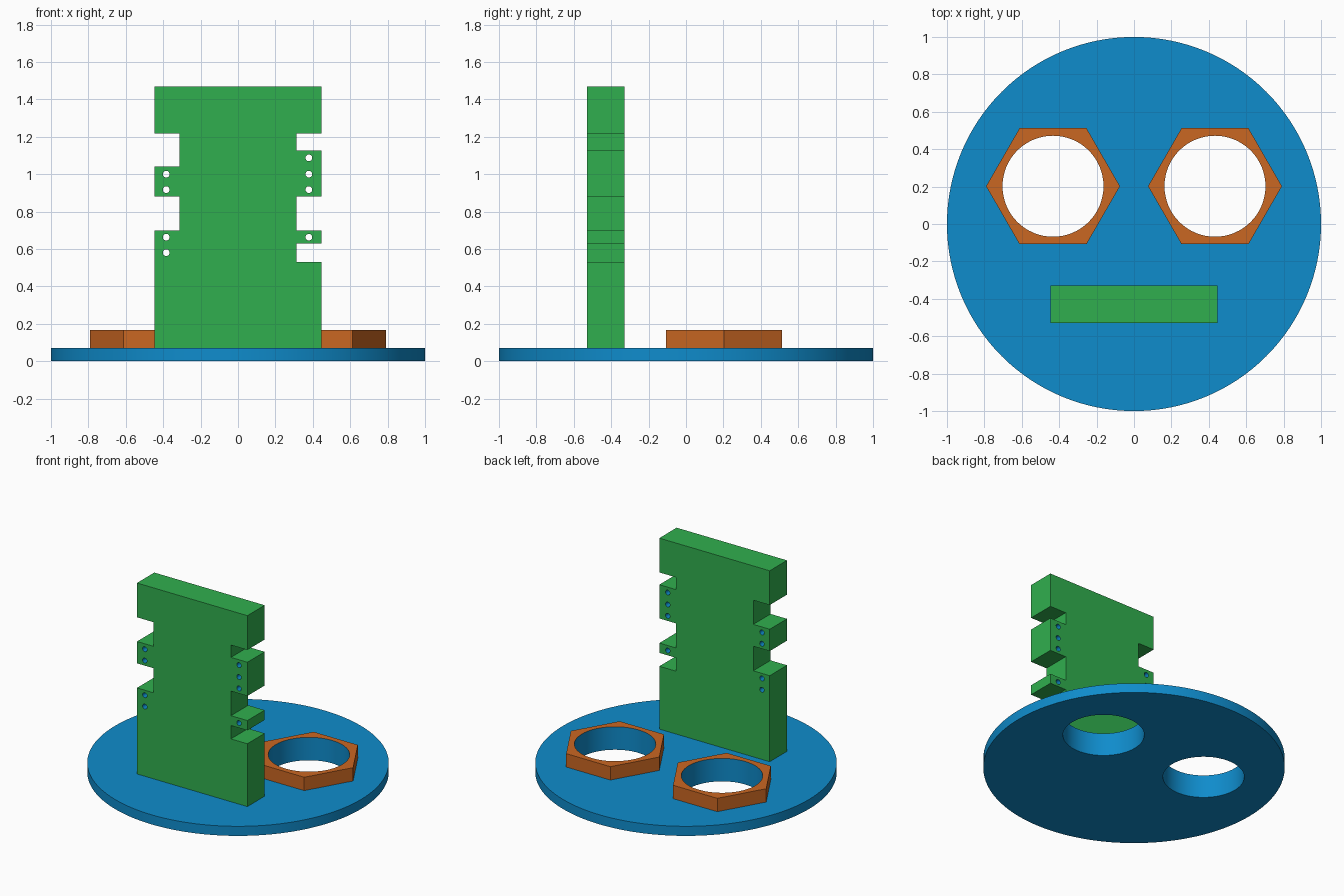
import bpy, bmesh, math
from mathutils import Matrix, Vector

if "Cube" in bpy.data.objects:
    bpy.data.objects.remove(bpy.data.objects["Cube"])


def material(name, rgb):
    lin = [((c / 255 + 0.055) / 1.055) ** 2.4 for c in rgb]
    m = bpy.data.materials.new(name)
    m.diffuse_color = (*lin, 1)
    m.use_nodes = True
    m.node_tree.nodes["Principled BSDF"].inputs["Base Color"].default_value = m.diffuse_color
    return m


BLUE = material("blue", (15, 140, 204))
GREEN = material("green", (48, 175, 78))
ORANGE = material("orange", (202, 103, 34))


def ring(cx, cy, r, n):
    return [(cx + r * math.cos(math.tau * i / n), cy + r * math.sin(math.tau * i / n))
            for i in range(n)]


def plate(name, outline, holes, hole_r, hole_n, depth, mat, matrix):
    """Extruded outline with round holes, whose walls are blue."""
    curve = bpy.data.curves.new(name, 'CURVE')
    curve.dimensions = '2D'
    curve.fill_mode = 'BOTH'
    curve.extrude = depth / 2
    for pts in [outline] + [ring(x, y, hole_r, hole_n) for x, y in holes]:
        s = curve.splines.new('POLY')
        s.points.add(len(pts) - 1)
        for p, (x, y) in zip(s.points, pts):
            p.co = (x, y, 0, 1)
        s.use_cyclic_u = True
    temp = bpy.data.objects.new(name + "_curve", curve)
    bpy.context.collection.objects.link(temp)
    dg = bpy.context.evaluated_depsgraph_get()
    mesh = bpy.data.meshes.new_from_object(temp.evaluated_get(dg))
    bpy.data.objects.remove(temp)

    mesh.materials.clear()
    mesh.materials.append(mat)
    if mat != BLUE:
        mesh.materials.append(BLUE)
    bm = bmesh.new()
    bm.from_mesh(mesh)
    bmesh.ops.remove_doubles(bm, verts=bm.verts, dist=1e-5)
    bmesh.ops.recalc_face_normals(bm, faces=bm.faces)
    for f in bm.faces:
        c = f.calc_center_median()
        in_hole = abs(f.normal.z) < 0.5 and any(
            (c.xy - Vector(h)).length < hole_r * 1.02 for h in holes)
        f.material_index = 1 if in_hole and mat != BLUE else 0
    bmesh.ops.transform(bm, matrix=matrix, verts=bm.verts)
    bm.to_mesh(mesh)
    bm.free()
    obj = bpy.data.objects.new(name, mesh)
    bpy.context.collection.objects.link(obj)
    bpy.ops.object.select_all(action='DESELECT')
    obj.select_set(True)
    bpy.context.view_layer.objects.active = obj
    bpy.ops.object.shade_smooth_by_angle(angle=math.radians(30))
    return obj


BASE_T, NUT_T = 0.07, 0.098
NUTS = [(-0.433, 0.202), (0.433, 0.202)]

# Round base with two through holes
plate("base_disc", ring(0, 0, 1, 128), NUTS, 0.27, 64, BASE_T, BLUE,
      Matrix.Translation((0, 0, BASE_T / 2)))

# Hexagonal collars around the holes
for side, c in zip(("left", "right"), NUTS):
    plate(side + "_hex_collar", ring(*c, 0.358, 6), [c], 0.27, 64, NUT_T, ORANGE,
          Matrix.Translation((0, 0, BASE_T + NUT_T / 2)))

# Upright board, notched along both edges and drilled
W, IN, TOP = 0.447, 0.314, 1.468
left_notches = [(0.70, 0.88), (1.04, 1.217)]
right_notches = [(0.53, 0.628), (0.70, 0.88), (1.127, 1.217)]


def edge(sign, notches):
    pts = [(sign * W, BASE_T)]
    for a, b in notches:
        pts += [(sign * W, a), (sign * IN, a), (sign * IN, b), (sign * W, b)]
    return pts + [(sign * W, TOP)]


pins = [(-0.384, z) for z in (0.58, 0.663, 0.917, 1.0)]
pins += [(0.379, z) for z in (0.663, 0.917, 1.0, 1.087)]
plate("upright_board", edge(1, right_notches) + edge(-1, left_notches)[::-1], pins,
      0.018, 24, 0.2, GREEN,
      Matrix.Translation((0, -0.43, 0)) @ Matrix.Rotation(math.pi / 2, 4, 'X'))
